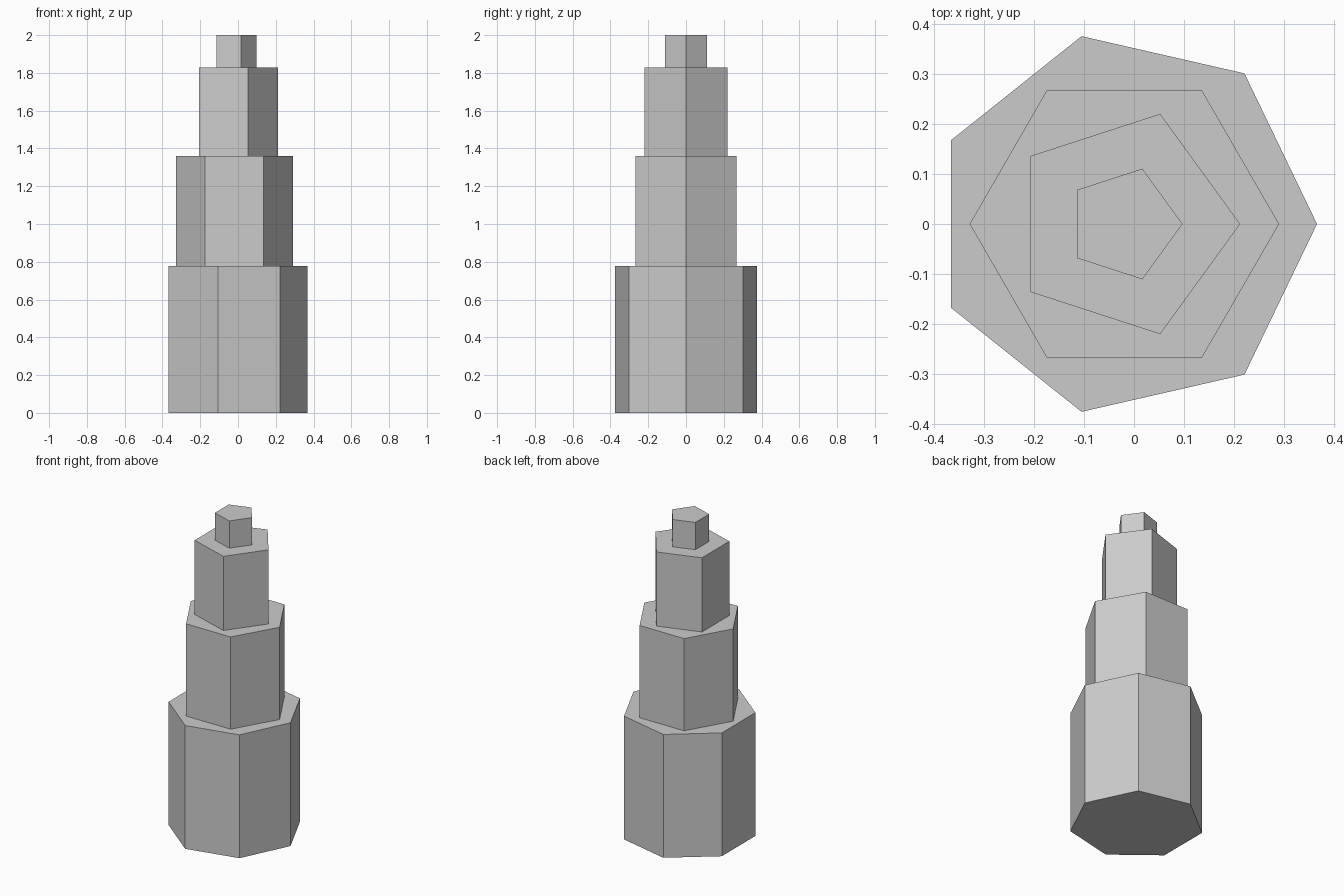
import bpy

default = bpy.data.objects.get("Cube")
if default:
    bpy.data.objects.remove(default, do_unlink=True)

grey = bpy.data.materials.new("plain grey")
grey.use_nodes = True
colour = (0.6, 0.6, 0.6, 1.0)
grey.diffuse_color = colour
grey.node_tree.nodes["Principled BSDF"].inputs["Base Color"].default_value = colour

AXIS_X = -0.0193  # shared axis of all tiers


def tier(name, sides, radius, bottom, top):
    """Upright prism with one corner pointing to +x."""
    bpy.ops.mesh.primitive_cylinder_add(
        vertices=sides, radius=radius, depth=top - bottom,
        location=(AXIS_X, 0, (bottom + top) / 2))
    obj = bpy.context.object
    obj.name = name
    # Aim the first corner, which starts on +y, along +x
    for v in obj.data.vertices:
        v.co.x, v.co.y = v.co.y, -v.co.x
    obj.data.materials.append(grey)


# Stacked tiers, from the ground up
tier("base_tier", 7, 0.386, 0.0, 0.778)
tier("lower_tier", 6, 0.31, 0.778, 1.36)
tier("upper_tier", 5, 0.232, 1.36, 1.828)
tier("top_block", 5, 0.1165, 1.828, 2.0)
